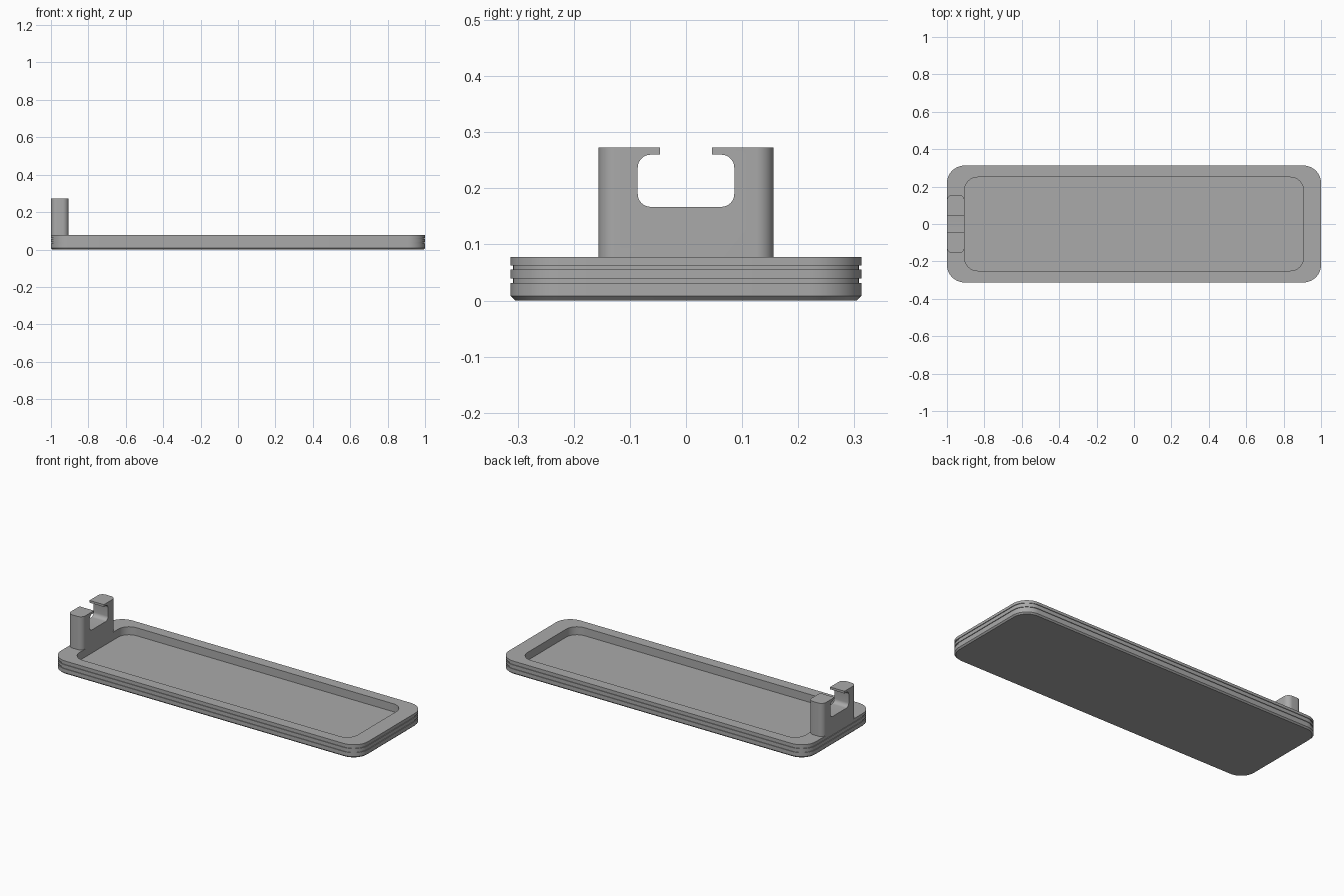
import bpy, bmesh, math

if "Cube" in bpy.data.objects:
    bpy.data.objects.remove(bpy.data.objects["Cube"])

TRAY_H = 0.078      # top of the tray
FLOOR_Z = 0.031     # pocket floor
TOP_Z = 0.273       # top of the holder

grey = bpy.data.materials.new("grey plastic")
grey.diffuse_color = (0.4, 0.4, 0.4, 1)
grey.use_nodes = True
grey.node_tree.nodes["Principled BSDF"].inputs["Base Color"].default_value = grey.diffuse_color


def rounded_rect(hx, hy, r, cx=0.0, cy=0.0, n=10):
    """Counter-clockwise outline of a rounded rectangle."""
    pts = []
    for k, (sx, sy) in enumerate(((1, 1), (-1, 1), (-1, -1), (1, -1))):
        for i in range(n + 1):
            a = math.radians(90 * (k + i / n))
            pts.append((cx + sx * (hx - r) + r * math.cos(a),
                        cy + sy * (hy - r) + r * math.sin(a)))
    return pts


def loft(name, loops):
    """Skin a stack of equal-length 3D loops and cap both ends."""
    bm = bmesh.new()
    rings = [[bm.verts.new(p) for p in loop] for loop in loops]
    for a, b in zip(rings, rings[1:]):
        for i in range(len(a)):
            j = (i + 1) % len(a)
            bm.faces.new((a[i], a[j], b[j], b[i]))
    bm.faces.new(rings[0][::-1])
    bm.faces.new(rings[-1])
    bmesh.ops.recalc_face_normals(bm, faces=bm.faces)
    mesh = bpy.data.meshes.new(name)
    bm.to_mesh(mesh)
    bm.free()
    mesh.materials.append(grey)
    obj = bpy.data.objects.new(name, mesh)
    bpy.context.collection.objects.link(obj)
    return obj


def select_only(obj):
    bpy.ops.object.select_all(action='DESELECT')
    obj.select_set(True)
    bpy.context.view_layer.objects.active = obj


def smooth(obj):
    select_only(obj)
    bpy.ops.object.shade_smooth_by_angle(angle=math.radians(30))


# Tray: chamfered foot, two grooves round the rim, sunken pocket
G = 0.004
profile = [(0.008, 0), (0, 0.008), (0, 0.031), (G, 0.031), (G, 0.039), (0, 0.039),
           (0, 0.055), (G, 0.055), (G, 0.0625), (0, 0.0625), (0, TRAY_H)]
loops = [[(x, y, z) for x, y in rounded_rect(1 - d, 0.3125 - d, 0.094 - d)]
         for d, z in profile]
pocket = rounded_rect(0.906, 0.25, 0.07)
loops += [[(x, y, z) for x, y in pocket] for z in (TRAY_H, FLOOR_Z)]
tray = loft("tray", loops)
smooth(tray)

# Holder: upright block with rounded corners
outline = rounded_rect(0.047, 0.156, 0.031, cx=-0.953)
holder = loft("cable_holder", [[(x, y, z) for x, y in outline] for z in (TRAY_H, TOP_Z)])

# Slot with a narrower mouth, cut through along x
slot = rounded_rect(0.086, 0.0465, 0.023, cy=0.2135, n=8)
mouth = [(0.046, 0.26), (0.046, 0.32), (-0.046, 0.32), (-0.046, 0.26)]
keyhole = slot[:9] + mouth + slot[9:]
cutter = loft("slot_cutter", [[(x, y, z) for y, z in keyhole] for x in (-1.1, -0.8)])
cutter.hide_render = True
mod = holder.modifiers.new("slot", 'BOOLEAN')
mod.operation = 'DIFFERENCE'
mod.solver = 'EXACT'
mod.object = cutter
select_only(holder)
bpy.ops.object.modifier_apply(modifier="slot")
bpy.data.objects.remove(cutter)
smooth(holder)
